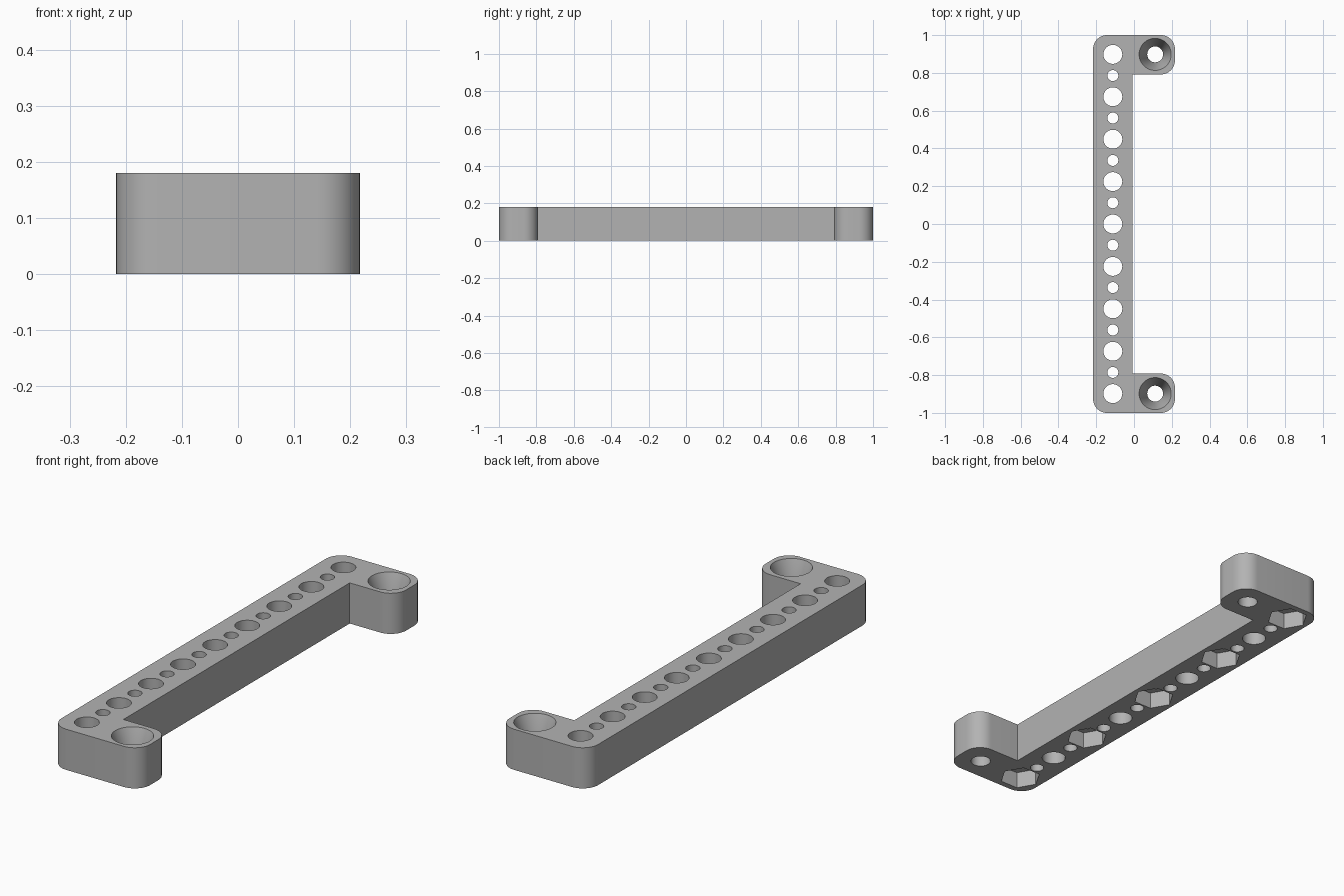
import bpy, bmesh, math

cube = bpy.data.objects.get("Cube")
if cube:
    bpy.data.objects.remove(cube, do_unlink=True)

HEIGHT = 0.18
BAR_X, TAB_X = -0.112, 0.112      # hole centre lines
PITCH = 0.2245
RADIUS = 0.075

grey = bpy.data.materials.new("plain_grey")
grey.use_nodes = True
colour = (0.45, 0.45, 0.45, 1)
grey.diffuse_color = colour
grey.node_tree.nodes["Principled BSDF"].inputs["Base Color"].default_value = colour


def add_object(name, bm):
    bmesh.ops.recalc_face_normals(bm, faces=bm.faces)
    mesh = bpy.data.meshes.new(name)
    bm.to_mesh(mesh)
    bm.free()
    mesh.materials.append(grey)
    obj = bpy.data.objects.new(name, mesh)
    bpy.context.collection.objects.link(obj)
    return obj


def revolve(bm, x, y, profile, sides):
    """Closed solid of stacked rings, profile = (radius, z) pairs."""
    rings = []
    for r, z in profile:
        angles = [2 * math.pi * i / sides for i in range(sides)]
        rings.append([bm.verts.new((x + r * math.cos(a), y + r * math.sin(a), z))
                      for a in angles])
    bm.faces.new(rings[0])
    bm.faces.new(rings[-1])
    for low, high in zip(rings, rings[1:]):
        for i in range(sides):
            j = (i + 1) % sides
            bm.faces.new((low[i], low[j], high[j], high[i]))


def corner(x, y, r, start):
    """Quarter-circle of outline points around centre (x, y)."""
    steps = 12
    return [(x + r * math.cos(start + math.pi / 2 * i / steps),
             y + r * math.sin(start + math.pi / 2 * i / steps))
            for i in range(steps + 1)]


# Bracket body: long bar with a rounded tab at each end
side, end, inner_x, inner_y = 0.217, 1.0, -0.007, 0.792
q, c = math.pi / 2, RADIUS
outline = [(inner_x, inner_y)]
outline += corner(side - c, inner_y + c, c, -q)
outline += corner(side - c, end - c, c, 0)
outline += corner(c - side, end - c, c, q)
outline += corner(c - side, c - end, c, 2 * q)
outline += corner(side - c, c - end, c, 3 * q)
outline += corner(side - c, -inner_y - c, c, 0)
outline += [(inner_x, -inner_y)]
bm = bmesh.new()
base = bm.faces.new([bm.verts.new((x, y, 0)) for x, y in outline])
top = bmesh.ops.extrude_face_region(bm, geom=[base])["geom"]
bmesh.ops.translate(bm, vec=(0, 0, HEIGHT),
                    verts=[v for v in top if isinstance(v, bmesh.types.BMVert)])
body = add_object("bracket_body", bm)

# Large and small through holes alternating along the bar
holes = bmesh.new()
for i in range(-4, 5):
    revolve(holes, BAR_X, i * PITCH, [(0.05, -0.1), (0.05, 0.3)], 48)
for i in range(-4, 4):
    revolve(holes, BAR_X, (i + 0.5) * PITCH, [(0.029, -0.1), (0.029, 0.3)], 32)

# Countersunk mounting holes in the tabs
for s in (-1, 1):
    revolve(holes, TAB_X, s * 4 * PITCH,
            [(0.042, -0.1), (0.042, 0.06), (0.085, HEIGHT), (0.085, 0.3)], 48)

# Hexagonal nut pockets under every second large hole
pockets = bmesh.new()
for i in range(-4, 5, 2):
    revolve(pockets, BAR_X, i * PITCH, [(0.087, -0.1), (0.087, 0.075)], 6)

for name, cutter_bm in (("hole_cutter", holes), ("nut_pocket_cutter", pockets)):
    cutter = add_object(name, cutter_bm)
    cutter.hide_render = True
    cutter.hide_viewport = True
    cut = body.modifiers.new(name, "BOOLEAN")
    cut.operation = "DIFFERENCE"
    cut.solver = "EXACT"
    cut.object = cutter

# Apply the cuts, drop the cutters and smooth the curved walls
bpy.context.view_layer.update()
graph = bpy.context.evaluated_depsgraph_get()
result = bpy.data.meshes.new_from_object(body.evaluated_get(graph))
body.modifiers.clear()
body.data = result
for name in ("hole_cutter", "nut_pocket_cutter"):
    bpy.data.objects.remove(bpy.data.objects[name], do_unlink=True)
bpy.ops.object.select_all(action="DESELECT")
body.select_set(True)
bpy.context.view_layer.objects.active = body
bpy.ops.object.shade_smooth_by_angle(angle=math.radians(25))
